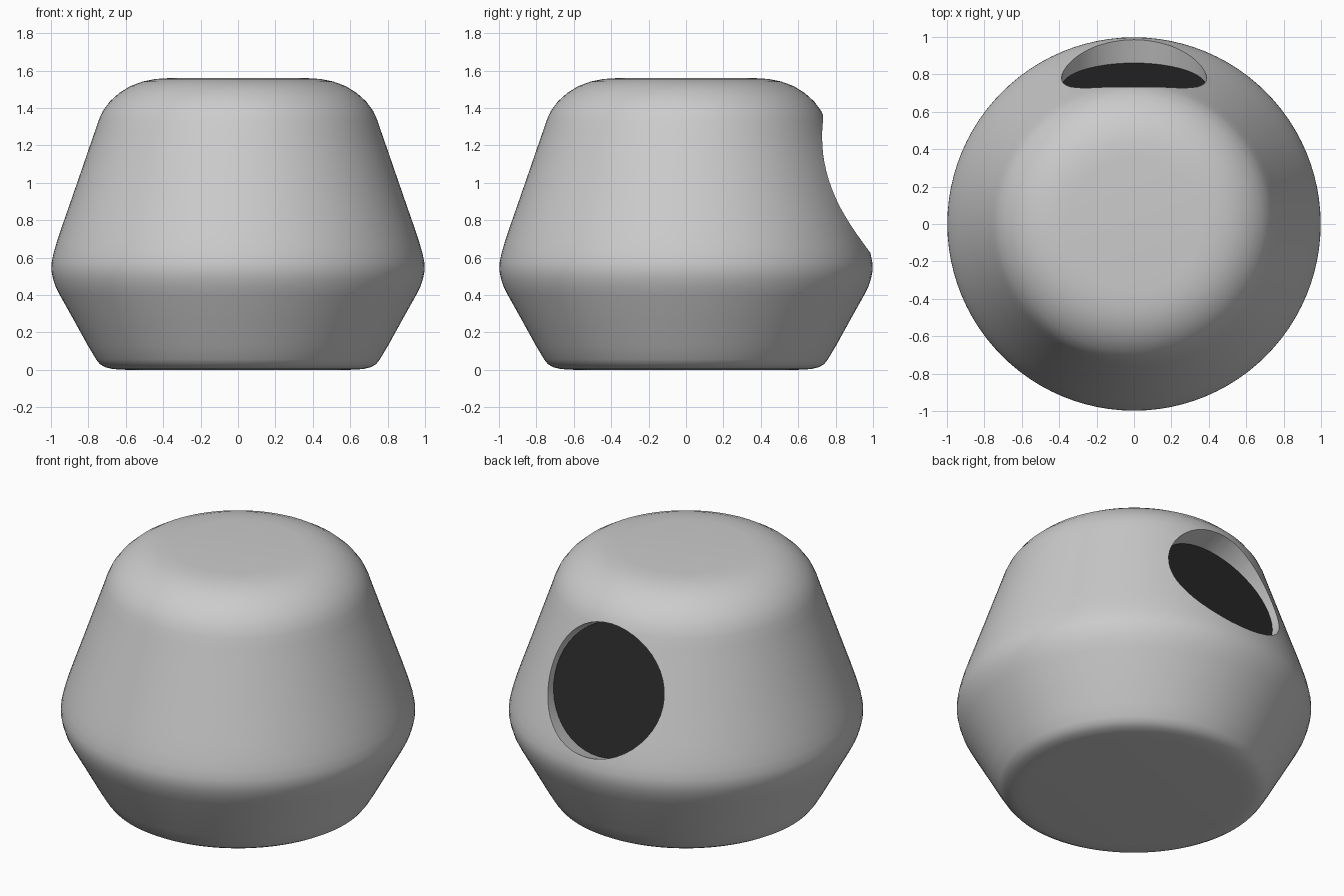
import bpy, bmesh, math
from mathutils import Matrix, Vector

if "Cube" in bpy.data.objects:
    bpy.data.objects.remove(bpy.data.objects["Cube"])

TILT = math.atan2(0.26, 0.75)
AXIS = Vector((0, math.cos(TILT), math.sin(TILT)))
FLOOR = Vector((0, 0.73, 0.948))
RADIUS = 0.388


def make_object(name, bm):
    mesh = bpy.data.meshes.new(name)
    bm.to_mesh(mesh)
    bm.free()
    ob = bpy.data.objects.new(name, mesh)
    bpy.context.collection.objects.link(ob)
    return ob


def tilted_cylinder(name, start, depth, radius):
    bm = bmesh.new()
    rot = AXIS.to_track_quat('Z', 'Y').to_matrix().to_4x4()
    mat = Matrix.Translation(start + AXIS * depth / 2) @ rot
    bmesh.ops.create_cone(bm, cap_ends=True, segments=48, radius1=radius,
                          radius2=radius, depth=depth, matrix=mat)
    return make_object(name, bm)


# Rounded, turned body
profile = [(0, 0), (0.6, 0), (0.67, 0.004), (0.71, 0.014), (0.738, 0.03),
           (0.758, 0.055), (0.80, 0.125), (0.88, 0.27), (0.95, 0.395),
           (0.975, 0.445), (0.99, 0.49), (0.998, 0.53), (0.997, 0.57),
           (0.987, 0.62), (0.97, 0.68), (0.94, 0.77), (0.905, 0.87),
           (0.86, 1.0), (0.81, 1.145), (0.765, 1.275), (0.745, 1.335),
           (0.722, 1.385), (0.685, 1.435), (0.635, 1.48), (0.575, 1.517),
           (0.51, 1.541), (0.44, 1.555), (0.36, 1.56), (0, 1.56)]
bm = bmesh.new()
pts = [bm.verts.new((r, 0, z)) for r, z in profile]
edges = [bm.edges.new(p) for p in zip(pts, pts[1:])]
bmesh.ops.spin(bm, geom=pts + edges, axis=(0, 0, 1), cent=(0, 0, 0),
               angle=math.tau, steps=96)
bmesh.ops.remove_doubles(bm, verts=bm.verts, dist=1e-4)
bmesh.ops.recalc_face_normals(bm, faces=bm.faces)
body = make_object("body", bm)

# Tilted round recess in the back
cutter = tilted_cylinder("recess_cutter", FLOOR, 0.8, RADIUS)
cutter.hide_render = True
mod = body.modifiers.new("recess", 'BOOLEAN')
mod.operation = 'DIFFERENCE'
mod.solver = 'EXACT'
mod.object = cutter
bpy.context.view_layer.objects.active = body
bpy.ops.object.select_all(action='DESELECT')
body.select_set(True)
bpy.ops.object.modifier_apply(modifier=mod.name)
bpy.data.objects.remove(cutter)
bpy.ops.object.shade_smooth_by_angle(angle=math.radians(30))

# Dark disc at the bottom of the recess
disc = tilted_cylinder("recess_disc", FLOOR - AXIS * 0.02, 0.024, RADIUS)
dark = bpy.data.materials.new("dark")
dark.diffuse_color = (0.02, 0.02, 0.02, 1)
dark.use_nodes = True
dark.node_tree.nodes["Principled BSDF"].inputs["Base Color"].default_value = dark.diffuse_color
disc.data.materials.append(dark)
